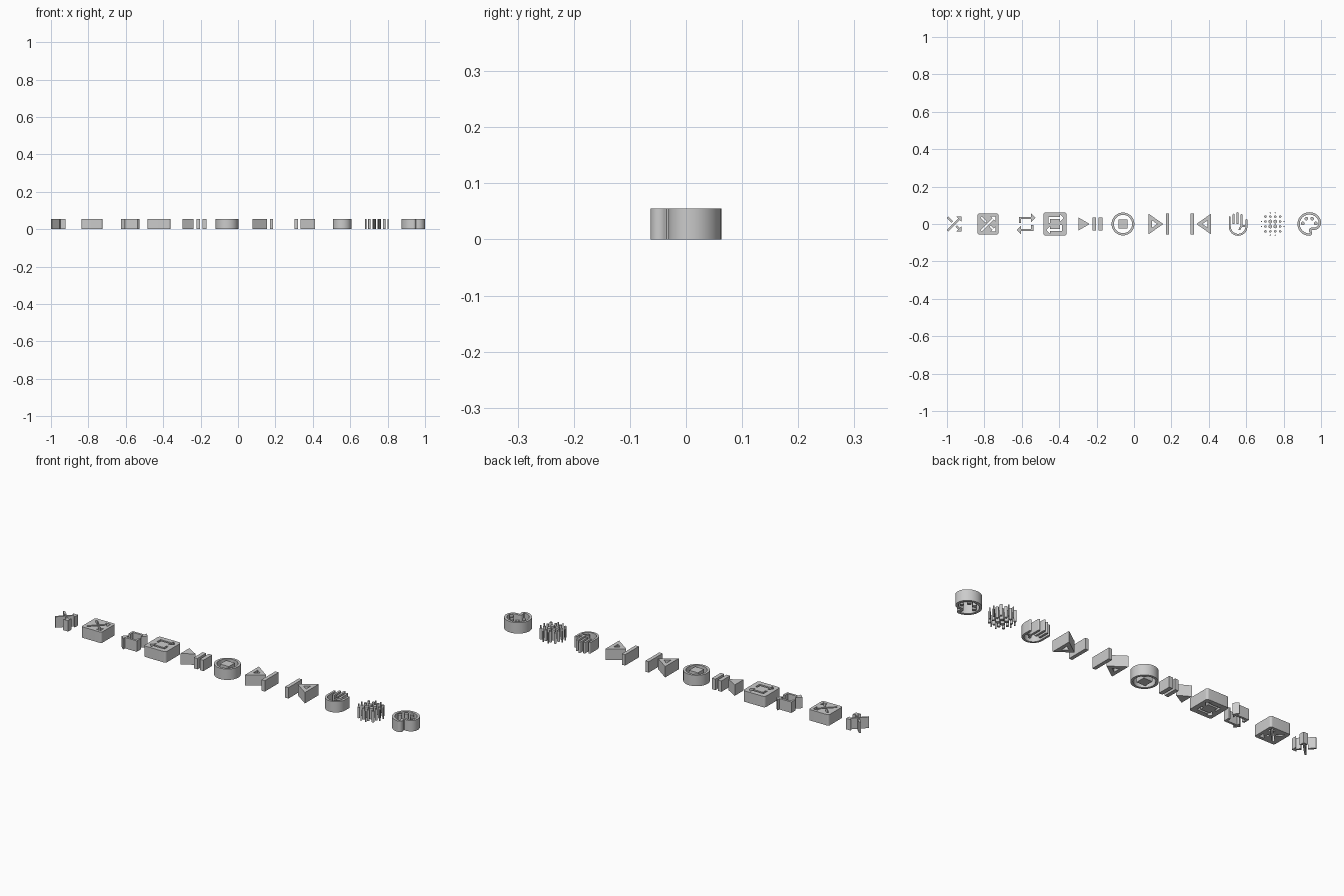
import bpy
from math import cos, sin, radians

if "Cube" in bpy.data.objects:
    bpy.data.objects.remove(bpy.data.objects["Cube"])

HEIGHT = 0.055


def arc(cx, cy, rx, a0, a1, ry=None, n=None):
    """Points on an arc; icon grid has y pointing down."""
    ry = rx if ry is None else ry
    n = n or max(4, int(abs(a1 - a0) / 9))
    return [(cx + rx * cos(radians(a0 + (a1 - a0) * i / n)),
             cy + ry * sin(radians(a0 + (a1 - a0) * i / n))) for i in range(n + 1)]


def circle(cx, cy, r, n=32):
    return arc(cx, cy, r, 0, 360, n=n)[:-1]


def rect(x0, y0, x1, y1):
    return [(x0, y0), (x1, y0), (x1, y1), (x0, y1)]


def rounded(x0, y0, x1, y1, r):
    return (arc(x0 + r, y0 + r, r, 180, 270) + arc(x1 - r, y0 + r, r, 270, 360)
            + arc(x1 - r, y1 - r, r, 0, 90) + arc(x0 + r, y1 - r, r, 90, 180))


def turned(loop):
    """Half turn about the icon centre."""
    return [(24 - x, 24 - y) for x, y in loop]


def shrink(loops, k):
    return [[(12 + (x - 12) * k, 12 + (y - 12) * k) for x, y in l] for l in loops]


def icon(name, loops, cx, scale, cy=0.0):
    """Filled, extruded outline; nested loops become holes."""
    cu = bpy.data.curves.new(name + "_outline", 'CURVE')
    cu.dimensions = '2D'
    cu.fill_mode = 'BOTH'
    cu.extrude = HEIGHT / 2
    for loop in loops:
        sp = cu.splines.new('POLY')
        sp.points.add(len(loop) - 1)
        for p, (x, y) in zip(sp.points, loop):
            p.co = (cx + (x - 12) * scale, cy + (12 - y) * scale, 0, 1)
        sp.use_cyclic_u = True
    tmp = bpy.data.objects.new(name + "_tmp", cu)
    bpy.context.collection.objects.link(tmp)
    dg = bpy.context.evaluated_depsgraph_get()
    me = bpy.data.meshes.new_from_object(tmp.evaluated_get(dg))
    bpy.data.objects.remove(tmp)
    bpy.data.curves.remove(cu)
    for v in me.vertices:
        v.co.z += HEIGHT / 2
    ob = bpy.data.objects.new(name, me)
    bpy.context.collection.objects.link(ob)
    bpy.ops.object.select_all(action='DESELECT')
    ob.select_set(True)
    bpy.context.view_layer.objects.active = ob
    bpy.ops.object.shade_smooth_by_angle(angle=radians(30))
    return ob


# crossing arrows
shuffle = [
    [(10.59, 9.17), (5.41, 4), (4, 5.41), (9.17, 10.58)],
    [(14.5, 4), (16.54, 6.04), (4, 18.59), (5.41, 20), (17.96, 7.46), (20, 9.5), (20, 4)],
    [(14.83, 13.41), (13.42, 14.82), (16.55, 17.95), (14.5, 20), (20, 20),
     (20, 14.5), (17.96, 16.54)],
]
# looping arrows
loop_arrow = [(7, 7), (17, 7), (17, 10), (21, 6), (17, 2), (17, 5), (5, 5), (5, 11), (7, 11)]
repeat = [loop_arrow, turned(loop_arrow)]
plate = rounded(1, 1, 23, 23, 2)

icon("shuffle_arrows", shuffle, -0.961, 0.0049)
icon("shuffle_plate", [plate] + shuffle, -0.78, 0.0051)
icon("repeat_arrows", repeat, -0.577, 0.0055)
icon("repeat_plate", [plate] + shrink(repeat, 0.93), -0.422, 0.0056)

# play triangle with two pause bars, in thousandths around the icon centre
icon("play_triangle", [[(-30, -23), (30, 12), (-30, 47)]], -0.255, 0.001)
for i, x in enumerate((-0.212, -0.179)):
    icon("pause_bar_%d" % (i + 1), [rect(2, -23, 22, 47)], x, 0.001)

# stop: ring and square
icon("stop_ring", [circle(12, 12, 10, 64), circle(12, 12, 8, 64)], -0.059, 0.0061)
icon("stop_square", [rect(8, 8, 16, 16)], -0.059, 0.0061)

# skip forward and backward: hollow triangle and bar
tri = [[(6, 18), (14.5, 12), (6, 6)], [(8, 9.86), (11.03, 12), (8, 14.14)]]
bar = rect(16, 6, 18, 18)
icon("next_triangle", tri, 0.133, 0.0092)
icon("next_bar", [bar], 0.133, 0.0092)
icon("previous_triangle", [turned(l) for l in tri], 0.357, 0.0092)
icon("previous_bar", [turned(bar)], 0.357, 0.0092)

# open hand: outer U, two straight fingers, finger joined to the thumb
palm = (arc(4, 5, 1, 180, 360) + arc(12.5, 14.5, 7.5, 180, 0)
        + arc(21, 8, 1, 180, 360) + arc(12.5, 14.5, 9.5, 0, 180))
fingers = [arc(x, y + 1, 1, 180, 360) + [(x + 1, 12), (x - 1, 12)]
           for x, y in ((8, 1.5), (12, 0))]
thumb = (arc(16, 3, 1, 180, 360) + [(17, 13), (19.95, 13), (19.95, 15)]
         + arc(18, 18, 3, 270, 180) + arc(18, 18, 5, 180, 233))
icon("hand", [palm, thumb] + fingers, 0.554, 0.00525)

# dot pattern fading outwards
dots = []
for a in (6, 10, 14, 18):
    for b in (6, 10, 14, 18):
        inner = a in (10, 14) and b in (10, 14)
        dots.append(circle(a, b, 1.5 if inner else 1, 20))
for a in (10, 14):
    for b in (3, 21):
        dots += [circle(a, b, 0.5, 12), circle(b, a, 0.5, 12)]
icon("dot_pattern", dots, 0.742, 0.0066)

# paint palette: rim and four holes' rims as dots
rim = (arc(12, 12, 10, 90, 270) + arc(12, 11, 10, 270, 360, 9)[1:] + arc(16, 11, 6, 0, 90)[1:]
       + [(14.23, 17), (13.73, 17.5)] + arc(12, 19.5, 2.5, -40, 90)[:-1])
well = (arc(12, 12, 8, 90, 270) + arc(12, 11, 8, 270, 360, 7)[1:] + arc(16, 11, 4, 0, 90)[1:]
        + arc(14.23, 17.5, 2.5, 270, 140) + [(12.5, 19.5)])
paints = [circle(x, y, 1.5, 24) for x, y in ((6.5, 11.5), (9.5, 7.5), (14.5, 7.5), (17.5, 11.5))]
icon("paint_palette", [rim, well] + paints, 0.937, 0.0063)
